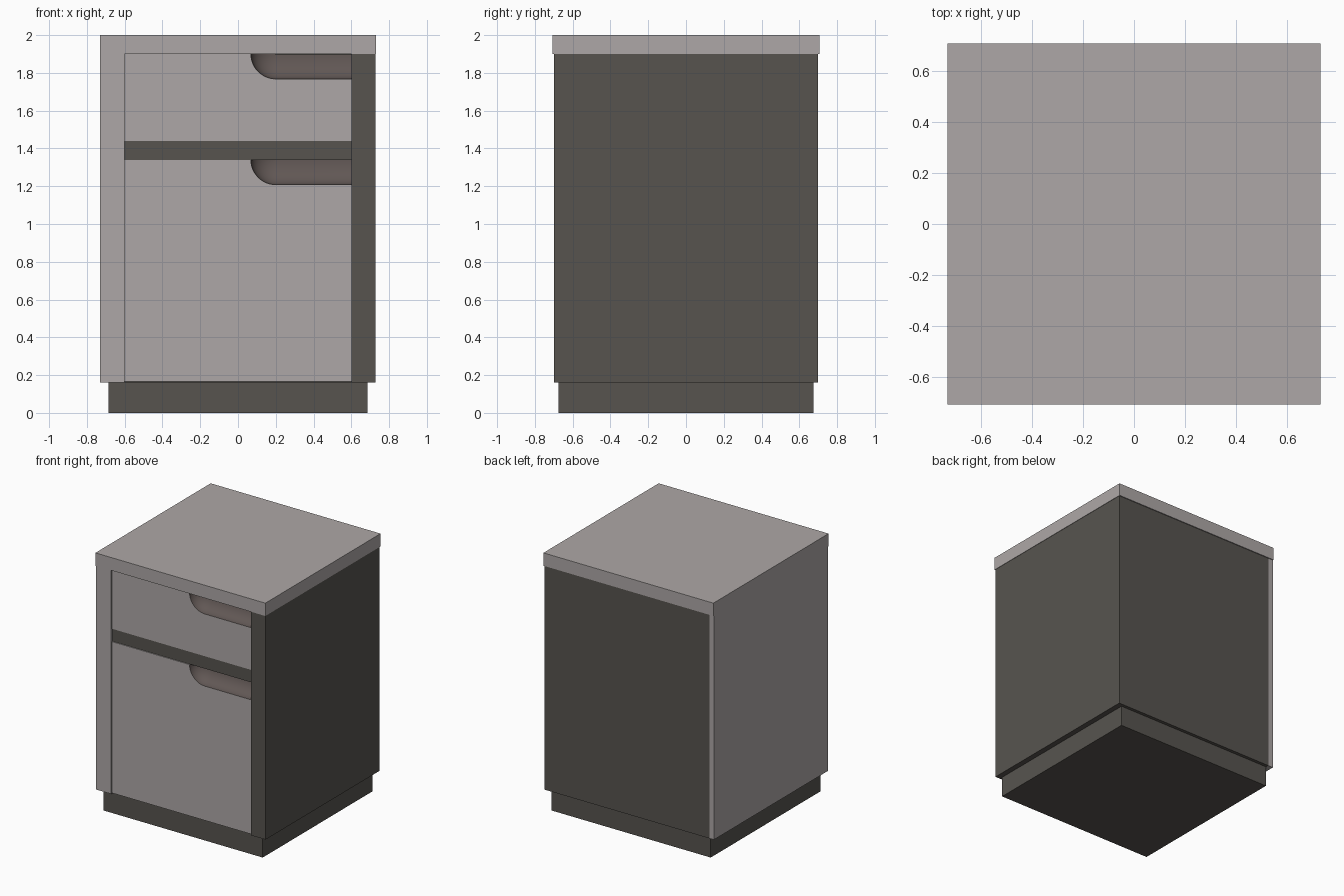
import bpy, bmesh, math

if "Cube" in bpy.data.objects:
    bpy.data.objects.remove(bpy.data.objects["Cube"])


def material(name, rgb):
    m = bpy.data.materials.new(name)
    m.diffuse_color = (*rgb, 1)
    m.use_nodes = True
    m.node_tree.nodes["Principled BSDF"].inputs["Base Color"].default_value = m.diffuse_color
    return m


LIGHT = material("light_grey", (0.42, 0.39, 0.385))
DARK = material("dark_grey", (0.095, 0.088, 0.078))
BROWN = material("recess_brown", (0.12, 0.096, 0.09))


def finish(name, bm, mat):
    bmesh.ops.recalc_face_normals(bm, faces=bm.faces)
    me = bpy.data.meshes.new(name)
    bm.to_mesh(me)
    bm.free()
    me.materials.append(mat)
    ob = bpy.data.objects.new(name, me)
    bpy.context.collection.objects.link(ob)
    return ob


def extrude(name, points, vec, mat):
    """Prism: planar outline pushed along vec."""
    bm = bmesh.new()
    face = bm.faces.new([bm.verts.new(p) for p in points])
    new = bmesh.ops.extrude_face_region(bm, geom=[face], use_keep_orig=True)["geom"]
    bmesh.ops.translate(bm, vec=vec, verts=[g for g in new if isinstance(g, bmesh.types.BMVert)])
    return finish(name, bm, mat)


def box(name, x, y, z, mat):
    pts = [(x[0], y[0], z[0]), (x[1], y[0], z[0]), (x[1], y[1], z[0]), (x[0], y[1], z[0])]
    return extrude(name, pts, (0, 0, z[1] - z[0]), mat)


FRONT, INNER, SIDE = -0.692, -0.58, 0.6
PULL_X, PULL_R, STEPS = 0.2, 0.132, 12


def pull_path(top, scale):
    """Grip outline: quarter round, then a straight run to the right."""
    r = PULL_R * scale
    pts = [(PULL_X - r * math.cos(t), top - r * math.sin(t))
           for t in (math.pi / 2 * i / STEPS for i in range(STEPS + 1))]
    return pts + [(SIDE, top - r)]


def drawer(name, bottom, top):
    # Front panel with the grip notch cut from its upper right corner
    outline = [(SIDE, bottom), (-SIDE, bottom), (-SIDE, top)] + pull_path(top, 1)
    extrude(name + "_front", [(x, FRONT, z) for x, z in outline], (0, INNER - FRONT, 0), LIGHT)

    # Scooped grip surface
    bm = bmesh.new()
    rows = []
    for k in range(STEPS + 1):
        a = math.radians(89) * k / STEPS
        y = FRONT + 0.1 * math.sin(a)
        rows.append([bm.verts.new((x, y, z)) for x, z in pull_path(top, math.cos(a))])
    for r0, r1 in zip(rows, rows[1:]):
        for i in range(len(r0) - 1):
            bm.faces.new((r0[i], r0[i + 1], r1[i + 1], r1[i]))
    ob = finish(name + "_grip_recess", bm, BROWN)
    for p in ob.data.polygons:
        p.use_smooth = True
    # Normals face the viewer
    if sum(p.normal.y for p in ob.data.polygons) > 0:
        ob.data.flip_normals()


# Base and worktop
box("plinth", (-0.685, 0.685), (-0.675, 0.675), (0, 0.16), DARK)
box("worktop", (-0.73, 0.73), (-0.707, 0.707), (1.9, 2.0), LIGHT)

# Dark carcass and right side
box("carcass", (-0.69, SIDE), (INNER, 0.7), (0.16, 1.9), DARK)
box("right_side", (SIDE, 0.727), (-0.7, 0.7), (0.16, 1.9), DARK)

# Left side panel wrapping round to the front stile
left = [(-0.73, -0.7), (-SIDE, -0.7), (-SIDE, INNER), (-0.69, INNER), (-0.69, 0.7), (-0.73, 0.7)]
extrude("left_side", [(x, y, 0.16) for x, y in left], (0, 0, 1.74), LIGHT)

# Drawers and the rail between them
drawer("upper_drawer", 1.44, 1.9)
drawer("lower_drawer", 0.165, 1.34)
box("drawer_rail", (-SIDE, SIDE), (-0.685, INNER), (1.34, 1.44), DARK)
